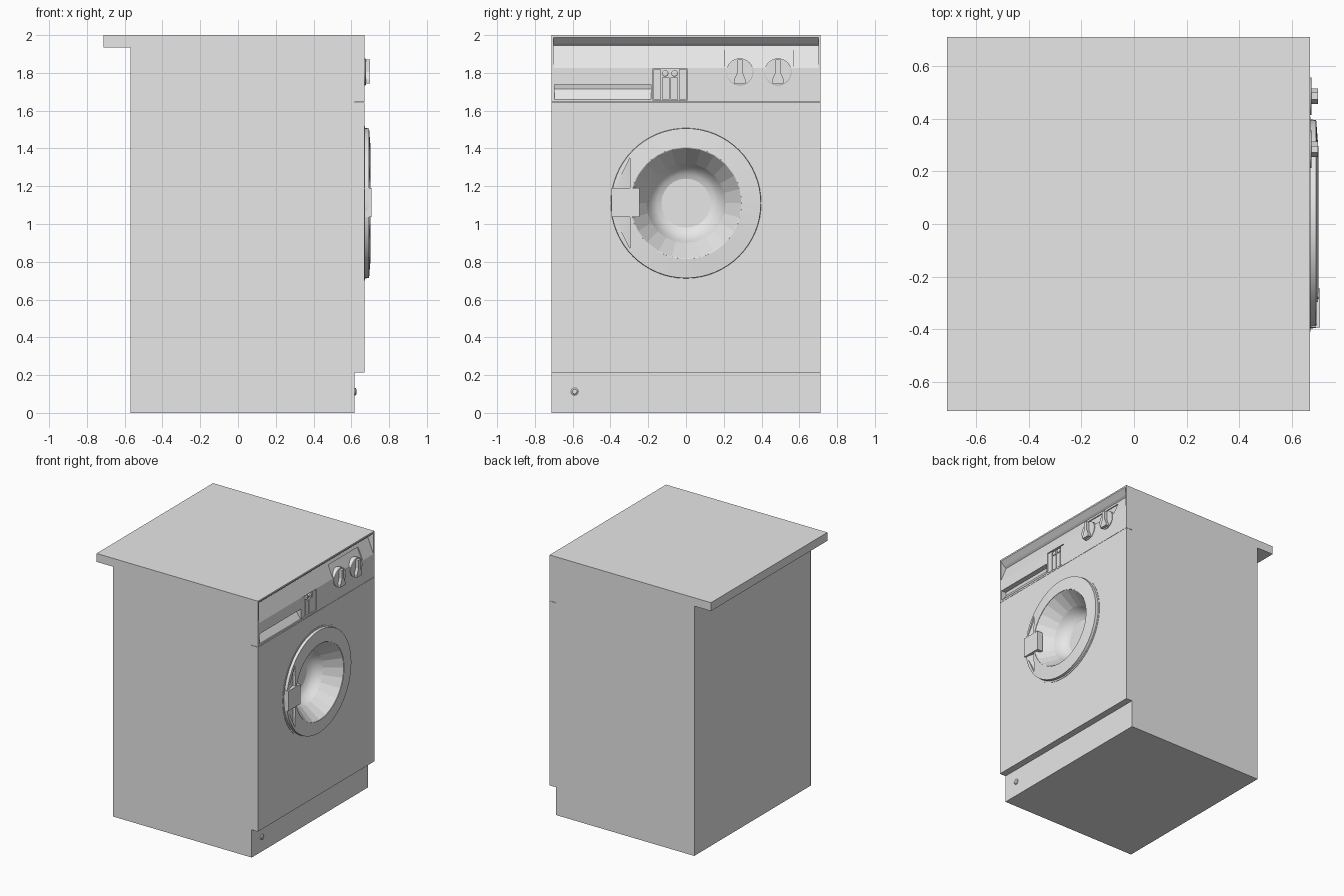
import bpy, bmesh, math

cube = bpy.data.objects.get("Cube")
if cube:
    bpy.data.objects.remove(cube, do_unlink=True)

GREY = (0.8, 0.8, 0.8, 1)
enamel = bpy.data.materials.new("grey enamel")
enamel.use_nodes = True
enamel.diffuse_color = GREY
for node in enamel.node_tree.nodes:
    if node.type == 'BSDF_PRINCIPLED':
        node.inputs["Base Color"].default_value = GREY


def finish(name, bm):
    bmesh.ops.recalc_face_normals(bm, faces=bm.faces)
    mesh = bpy.data.meshes.new(name)
    bm.to_mesh(mesh)
    bm.free()
    mesh.materials.append(enamel)
    obj = bpy.data.objects.new(name, mesh)
    bpy.context.collection.objects.link(obj)
    return obj


def prism(name, points, axis, lo, hi):
    """Extrude an (x, z) outline along y, or a (y, z) outline along x."""
    bm = bmesh.new()
    place = (lambda p, t: (p[0], t, p[1])) if axis == 'y' else (lambda p, t: (t, p[0], p[1]))
    ends = [[bm.verts.new(place(p, t)) for p in points] for t in (lo, hi)]
    for end in ends:
        bm.faces.new(end)
    n = len(points)
    for i in range(n):
        j = (i + 1) % n
        bm.faces.new((ends[0][i], ends[0][j], ends[1][j], ends[1][i]))
    return finish(name, bm)


def box(name, x, y, z):
    return prism(name, [(x[0], z[0]), (x[1], z[0]), (x[1], z[1]), (x[0], z[1])], 'y', *y)


def revolve(name, profile, y, z, segments, closed=False):
    """Turn an (x, radius) profile about an axis running front to back."""
    bm = bmesh.new()
    rings = []
    for x, r in profile:
        angles = [2 * math.pi * i / segments for i in range(segments)]
        rings.append([bm.verts.new((x, y + r * math.cos(a), z + r * math.sin(a))) for a in angles])
    pairs = list(zip(rings, rings[1:]))
    if closed:
        pairs.append((rings[-1], rings[0]))
    else:
        bm.faces.new(rings[0])
        bm.faces.new(rings[-1])
    for a, b in pairs:
        for i in range(segments):
            j = (i + 1) % segments
            bm.faces.new((a[i], a[j], b[j], b[i]))
    return finish(name, bm)


def cut(target, cutter):
    cutter.hide_render = True
    mod = target.modifiers.new("cut", 'BOOLEAN')
    mod.operation = 'DIFFERENCE'
    mod.solver = 'EXACT'
    mod.object = cutter
    activate(target)
    bpy.ops.object.modifier_apply(modifier=mod.name)
    bpy.data.objects.remove(cutter, do_unlink=True)


def activate(obj):
    bpy.ops.object.select_all(action='DESELECT')
    obj.select_set(True)
    bpy.context.view_layer.objects.active = obj


W = 0.713          # half width
FRONT = 0.67       # front plane
DOOR_Z = 1.11

# Cabinet, worktop and front panel
cabinet = prism("cabinet", [(-0.57, 0), (0.617, 0), (0.617, 1.645), (0.52, 1.645),
                            (0.52, 1.98), (-0.57, 1.98)], 'y', -W, W)
box("worktop", (-0.713, 0.53), (-W, W), (1.935, 2))
panel = box("front_panel", (0.61, FRONT), (-W, W), (0.215, 1.643))
for part in (cabinet, panel):
    cut(part, revolve("door_opening", [(0.39, 0.3), (0.8, 0.3)], 0, DOOR_Z, 48))

# Control panel with a finger recess below the top lip
controls = prism("control_panel", [(0.5, 1.645), (FRONT, 1.645), (FRONT, 1.825), (0.62, 1.945),
                                   (0.635, 1.955), (FRONT, 1.988), (FRONT, 2), (0.5, 2)],
                 'y', -0.702, 0.702)
for side in (-1, 1):
    box("control_panel_cheek", (0.5, FRONT), sorted((side * 0.702, side * W)), (1.645, 2))

# Drawer grip, button bay and scoop above the dials
cut(controls, prism("drawer_cutter", [(0.7, 1.655), (0.665, 1.66), (0.625, 1.715),
                                      (0.63, 1.738), (0.7, 1.738)], 'y', -0.695, -0.185))
cut(controls, box("button_cutter", (0.65, 0.7), (-0.175, 0.005), (1.655, 1.822)))
cut(controls, prism("scoop_cutter", [(0.7, 1.83), (0.66, 1.83), (0.622, 1.92), (0.7, 1.92)],
                    'y', 0.205, 0.57))

# Buttons and indicator lamps
for i in range(4):
    y = -0.153 + i * 0.0455
    box("button", (0.64, 0.666), (y - 0.02, y + 0.02), (1.66, 1.775 if i in (1, 2) else 1.817))
for y in (-0.11, -0.06):
    revolve("indicator_lamp", [(0.64, 0.017), (0.664, 0.017), (0.668, 0.011)], y, 1.797, 16)

# Dials with flared grips
GRIP = [(-0.013, 0.066), (0.013, 0.066), (0.013, 0), (0.03, -0.04),
        (0.03, -0.062), (-0.03, -0.062), (-0.03, -0.04), (-0.013, 0)]
for y in (0.285, 0.487):
    revolve("dial", [(0.64, 0.072), (0.675, 0.072), (0.677, 0.068)], y, 1.805, 32)
    prism("dial_grip", [(y + a, 1.805 + b) for a, b in GRIP], 'x', 0.66, 0.7)

# Door ring with a sloping finger grip beside the latch
ring = revolve("door_ring", [(0.6, 0.41), (0.673, 0.41), (0.673, 0.398), (0.694, 0.396),
                             (0.702, 0.295), (0.6, 0.295)], 0, DOOR_Z, 64, closed=True)
grip = bmesh.new()
outline = [(0.697, -0.38), (0.72, -0.38), (0.72, -0.297), (0.678, -0.297)]
ends = [[grip.verts.new((x, y, DOOR_Z + s * (0.24 if y > -0.3 else 0.07))) for x, y in outline]
        for s in (-1, 1)]
for end in ends:
    grip.faces.new(end)
for i in range(4):
    j = (i + 1) % 4
    grip.faces.new((ends[0][i], ends[0][j], ends[1][j], ends[1][i]))
cut(ring, finish("grip_cutter", grip))
activate(ring)
bpy.ops.object.shade_smooth_by_angle(angle=math.radians(25))

# Door glass bowl: faceted wall, smooth bottom
bowl = revolve("door_bowl", [(0.4, 0.297), (0.699, 0.297), (0.697, 0.293), (0.58, 0.21),
                             (0.55, 0.195), (0.525, 0.175), (0.51, 0.155), (0.5, 0.13)],
               0, DOOR_Z, 24)
for face in bowl.data.polygons:
    c = face.center
    face.use_smooth = 0.12 < math.hypot(c.y, c.z - DOOR_Z) < 0.21

# Door latch and plinth knob
box("door_latch", (0.66, 0.708), (-0.395, -0.245), (1.037, 1.19))
revolve("plinth_knob", [(0.6, 0.02), (0.622, 0.02), (0.628, 0.012)], -0.59, 0.113, 20)
